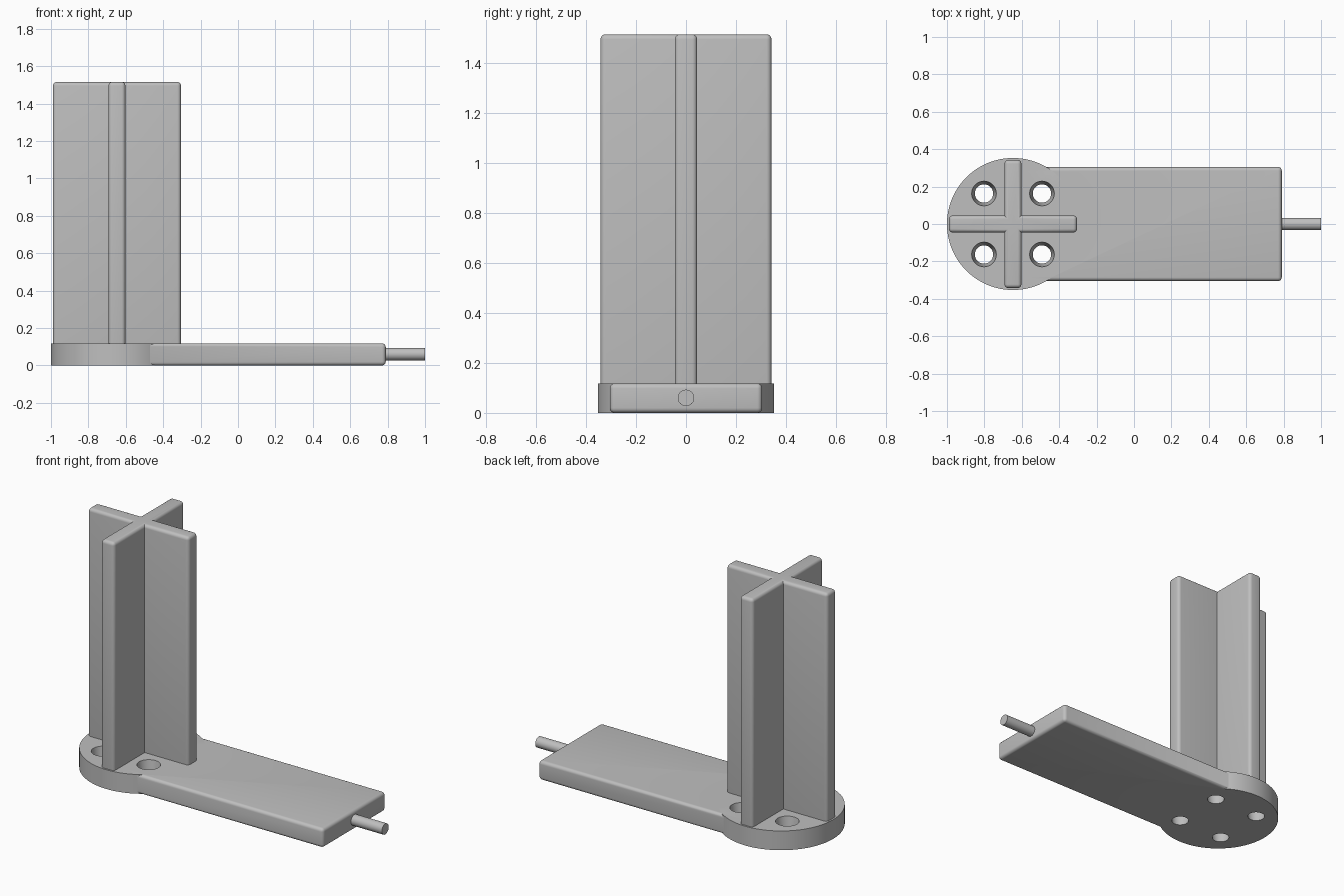
import bpy, bmesh
from mathutils import Matrix

if "Cube" in bpy.data.objects:
    bpy.data.objects.remove(bpy.data.objects["Cube"])

CX = -0.647          # axis of the disc and the cross
TOP = 0.118          # thickness of the base

grey = bpy.data.materials.new("light grey")
grey.diffuse_color = (0.52, 0.52, 0.52, 1)
grey.use_nodes = True
grey.node_tree.nodes["Principled BSDF"].inputs["Base Color"].default_value = grey.diffuse_color


def finish(name, bm):
    mesh = bpy.data.meshes.new(name)
    bm.to_mesh(mesh)
    bm.free()
    mesh.materials.append(grey)
    ob = bpy.data.objects.new(name, mesh)
    bpy.context.collection.objects.link(ob)
    return ob


def box(name, lo, hi, radius):
    """Box between two corners with rounded edges."""
    bm = bmesh.new()
    bmesh.ops.create_cube(bm, size=1)
    for v in bm.verts:
        v.co = [(lo[i] + hi[i]) / 2 + v.co[i] * (hi[i] - lo[i]) for i in range(3)]
    bmesh.ops.bevel(bm, geom=bm.edges[:], offset=radius, segments=5,
                    profile=0.5, affect='EDGES')
    return finish(name, bm)


def cone(name, centre, r_low, r_high, depth, sides, axis='Z'):
    bm = bmesh.new()
    turn = Matrix.Rotation(1.5707963, 4, 'Y') if axis == 'X' else Matrix()
    bmesh.ops.create_cone(bm, cap_ends=True, segments=sides, radius1=r_low,
                          radius2=r_high, depth=depth,
                          matrix=Matrix.Translation(centre) @ turn)
    return finish(name, bm)


def combine(target, other, operation):
    """Apply a boolean and drop the second object."""
    mod = target.modifiers.new("join", 'BOOLEAN')
    mod.operation, mod.object, mod.solver = operation, other, 'EXACT'
    bpy.context.view_layer.objects.active = target
    bpy.ops.object.modifier_apply(modifier=mod.name)
    bpy.data.objects.remove(other)


# Base: disc with a rounded arm plate
base = cone("base", (CX, 0, TOP / 2), 0.353, 0.353, TOP, 96)
combine(base, box("arm", (-0.6, -0.305, 0), (0.79, 0.305, TOP), 0.02), 'UNION')

# Four tapered screw holes, wider at the top
low, high, extra = 0.049, 0.066, 0.02
slope = (high - low) / TOP * extra
for sx in (-1, 1):
    for sy in (-1, 1):
        hole = cone("hole_cutter", (CX + sx * 0.155, sy * 0.163, TOP / 2),
                    low - slope, high + slope, TOP + 2 * extra, 40)
        combine(base, hole, 'DIFFERENCE')

# Upright cross made of two rounded vanes
cross = box("upright_cross", (CX - 0.342, -0.045, 0.06), (CX + 0.342, 0.045, 1.515), 0.02)
combine(cross, box("vane", (CX - 0.045, -0.342, 0.06), (CX + 0.045, 0.342, 1.515), 0.02), 'UNION')

# Pin at the end of the arm
pin = cone("end_pin", (0.88, 0, 0.06), 0.033, 0.033, 0.24, 40, 'X')

# Smooth the rounded edges, keep the corners crisp
for ob in (base, cross, pin):
    bpy.ops.object.select_all(action='DESELECT')
    ob.select_set(True)
    bpy.context.view_layer.objects.active = ob
    bpy.ops.object.shade_smooth_by_angle(angle=0.6)
